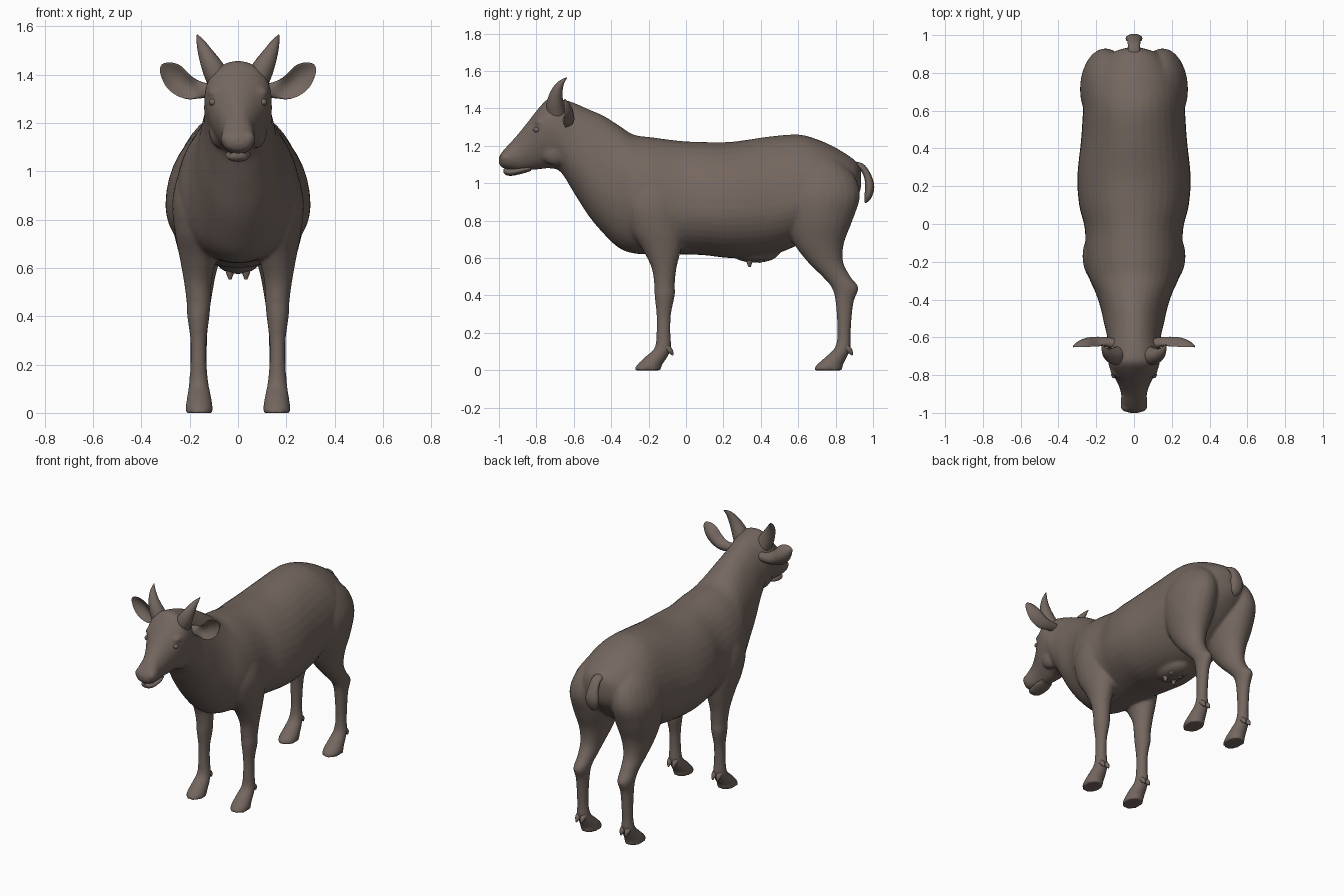
import bpy, bmesh, math
from mathutils import Vector

hide = bpy.data.materials.new("brown_hide")
hide.diffuse_color = (0.175, 0.135, 0.115, 1)


def spline(rows, sub=5):
    """Catmull-Rom interpolation through rows of numbers."""
    out = []
    n = len(rows)
    for i in range(n - 1):
        a, b, c, d = rows[max(i - 1, 0)], rows[i], rows[i + 1], rows[min(i + 2, n - 1)]
        for k in range(sub):
            t = k / sub
            out.append([0.5 * (2 * q + (r - p) * t + (2 * p - 5 * q + 4 * r - s) * t * t
                               + (3 * q - p - 3 * r + s) * t ** 3)
                        for p, q, r, s in zip(a, b, c, d)])
    out.append(list(rows[-1]))
    return out


def loft(bm, rings):
    """Closed skin through a list of point rings."""
    loops = [[bm.verts.new(p) for p in ring] for ring in rings]
    n = len(loops[0])
    faces = [bm.faces.new(loops[0]), bm.faces.new(loops[-1])]
    for a, b in zip(loops, loops[1:]):
        for i in range(n):
            j = (i + 1) % n
            faces.append(bm.faces.new((a[i], a[j], b[j], b[i])))
    bmesh.ops.recalc_face_normals(bm, faces=faces)


def circle(n):
    return [(math.cos(2 * math.pi * i / n), math.sin(2 * math.pi * i / n)) for i in range(n)]


def trunk(bm, rows, n=40):
    """Rows of y, top z, bottom z, widest z, half width."""
    loft(bm, [[(w * c, y, m + s * ((t - m) if s > 0 else (m - b))) for c, s in circle(n)]
              for y, t, b, m, w in spline(rows)])


def limb(bm, rows, side, n=24):
    """Rows of z, front y, back y, inner x, outer x."""
    loft(bm, [[(side * ((xi + xo) / 2 + c * (xo - xi) / 2), (yf + yb) / 2 + s * (yb - yf) / 2, z)
               for c, s in circle(n)] for z, yf, yb, xi, xo in spline(rows)])


def tube(bm, rows, side=1, flat=1.0, n=16):
    """Rows of x, y, z, radius; swept in the direction of travel."""
    pts = spline(rows)
    rings = []
    for i, (x, y, z, r) in enumerate(pts):
        d = (Vector(pts[min(i + 1, len(pts) - 1)][:3]) - Vector(pts[max(i - 1, 0)][:3])).normalized()
        u = Vector((1, 0, 0)) - d * d.x
        u.normalize()
        v = d.cross(u)
        ring = [Vector((x, y, z)) + u * c * r + v * s * r * flat for c, s in circle(n)]
        rings.append([(side * p.x, p.y, p.z) for p in ring])
    loft(bm, rings)


def ball(bm, loc, size):
    vs = bmesh.ops.create_uvsphere(bm, u_segments=20, v_segments=12, radius=1)["verts"]
    for v in vs:
        v.co = Vector([v.co[i] * size[i] + loc[i] for i in range(3)])


def finish(name, bm):
    me = bpy.data.meshes.new(name)
    bm.to_mesh(me)
    bm.free()
    me.materials.append(hide)
    ob = bpy.data.objects.new(name, me)
    bpy.context.collection.objects.link(ob)
    bpy.context.view_layer.objects.active = ob
    ob.select_set(True)
    bpy.ops.object.shade_smooth_by_angle(angle=math.radians(50))
    ob.select_set(False)
    return ob


# trunk, neck and head as one run along y
body = bmesh.new()
trunk(body, [
    (0.935, 1.08, 0.97, 1.02, 0.03), (0.90, 1.125, 0.90, 1.01, 0.13), (0.80, 1.19, 0.80, 0.97, 0.22),
    (0.70, 1.235, 0.73, 0.93, 0.262), (0.60, 1.26, 0.67, 0.90, 0.27), (0.45, 1.25, 0.615, 0.87, 0.28),
    (0.25, 1.222, 0.60, 0.86, 0.30), (0.10, 1.22, 0.615, 0.86, 0.29), (-0.03, 1.226, 0.62, 0.87, 0.26),
    (-0.18, 1.245, 0.62, 0.89, 0.258), (-0.28, 1.26, 0.625, 0.92, 0.24), (-0.36, 1.31, 0.655, 0.95, 0.205),
    (-0.44, 1.36, 0.73, 1.0, 0.178), (-0.52, 1.395, 0.825, 1.08, 0.16), (-0.60, 1.43, 0.95, 1.18, 0.142),
    (-0.67, 1.45, 1.06, 1.27, 0.14), (-0.73, 1.455, 1.08, 1.31, 0.137), (-0.78, 1.41, 1.075, 1.29, 0.122),
    (-0.84, 1.335, 1.07, 1.22, 0.088), (-0.90, 1.26, 1.065, 1.155, 0.068), (-0.95, 1.205, 1.073, 1.13, 0.07),
    (-0.985, 1.165, 1.085, 1.12, 0.055), (-1.0, 1.14, 1.105, 1.12, 0.025)])

HIND = [(1.12, 0.56, 0.82, 0.04, 0.20), (1.04, 0.52, 0.90, 0.025, 0.25), (0.93, 0.50, 0.93, 0.02, 0.284),
        (0.80, 0.53, 0.89, 0.03, 0.278), (0.68, 0.575, 0.845, 0.06, 0.25), (0.58, 0.65, 0.84, 0.09, 0.225),
        (0.50, 0.73, 0.88, 0.105, 0.21), (0.44, 0.78, 0.922, 0.115, 0.207), (0.36, 0.80, 0.895, 0.125, 0.20),
        (0.20, 0.81, 0.88, 0.13, 0.197), (0.12, 0.795, 0.88, 0.122, 0.203), (0.07, 0.745, 0.86, 0.112, 0.21),
        (0.025, 0.695, 0.838, 0.105, 0.217), (0.0, 0.685, 0.838, 0.104, 0.218)]
FORE = [(1.08, -0.27, -0.08, 0.06, 0.20), (0.98, -0.31, -0.04, 0.05, 0.25), (0.87, -0.33, -0.015, 0.05, 0.272),
        (0.75, -0.30, -0.008, 0.06, 0.262), (0.65, -0.235, -0.025, 0.085, 0.243), (0.55, -0.185, -0.05, 0.108, 0.225),
        (0.46, -0.17, -0.06, 0.113, 0.213), (0.40, -0.168, -0.06, 0.118, 0.21), (0.30, -0.158, -0.08, 0.13, 0.197),
        (0.20, -0.158, -0.083, 0.13, 0.197), (0.12, -0.168, -0.08, 0.122, 0.203), (0.07, -0.22, -0.10, 0.112, 0.21),
        (0.025, -0.265, -0.13, 0.105, 0.217), (0.0, -0.277, -0.13, 0.104, 0.218)]
for s in (-1, 1):
    limb(body, HIND, s)
    limb(body, FORE, s)
    # brow, cheek and nostril swellings
    ball(body, (s * 0.092, -0.77, 1.325), (0.035, 0.04, 0.026))
    ball(body, (s * 0.075, -0.70, 1.17), (0.045, 0.075, 0.075))
    ball(body, (s * 0.04, -0.965, 1.135), (0.032, 0.03, 0.032))
# udder swelling
ball(body, (0, 0.37, 0.63), (0.09, 0.13, 0.055))
ob = finish("body", body)
m = ob.modifiers.new("blend", "REMESH")
m.mode = "VOXEL"
m.voxel_size = 0.01
m.use_smooth_shade = True
m = ob.modifiers.new("soften", "SMOOTH")
m.factor = 0.5
m.iterations = 3

# lower jaw, leaving a mouth line below the muzzle
jaw = bmesh.new()
trunk(jaw, [(-0.83, 1.09, 1.065, 1.08, 0.04), (-0.88, 1.085, 1.05, 1.07, 0.052),
            (-0.93, 1.08, 1.04, 1.06, 0.046), (-0.96, 1.08, 1.043, 1.06, 0.036),
            (-0.975, 1.075, 1.055, 1.065, 0.015)], 24)
finish("lower_jaw", jaw)

# tail
tail = bmesh.new()
tube(tail, [(0, 0.87, 1.10, 0.035), (0, 0.935, 1.09, 0.032), (0, 0.97, 1.04, 0.036),
            (0, 0.982, 0.98, 0.045), (0, 0.972, 0.925, 0.034), (0, 0.958, 0.895, 0.006)], 1, 0.55)
finish("tail", tail)

for s, word in ((-1, "left"), (1, "right")):
    # curved horn
    b = bmesh.new()
    tube(b, [(0.075, -0.695, 1.37, 0.052), (0.105, -0.70, 1.43, 0.045), (0.135, -0.69, 1.49, 0.031),
             (0.155, -0.668, 1.535, 0.017), (0.169, -0.637, 1.565, 0.002)], s)
    finish(word + "_horn", b)

    # cupped ear: rows of x, y, z, half height, half thickness, cup depth
    b = bmesh.new()
    ear = [(0.10, -0.635, 1.335, 0.028, 0.03, 0.0), (0.15, -0.625, 1.335, 0.033, 0.026, 0.008),
           (0.20, -0.612, 1.345, 0.046, 0.015, 0.035), (0.25, -0.612, 1.378, 0.058, 0.010, 0.038),
           (0.29, -0.625, 1.404, 0.047, 0.008, 0.025), (0.315, -0.642, 1.424, 0.022, 0.006, 0.008),
           (0.322, -0.65, 1.43, 0.004, 0.003, 0.0)]
    loft(b, [[(s * (x - 0.25 * h * v), y + t * u - k * v * v, z + h * v) for u, v in circle(20)]
             for x, y, z, h, t, k in spline(ear)])
    finish(word + "_ear", b)

    # eye
    b = bmesh.new()
    ball(b, (s * 0.104, -0.797, 1.286), (0.017, 0.02, 0.015))
    finish(word + "_eye", b)

    # teats
    b = bmesh.new()
    for y, low in ((0.34, 0.552), (0.40, 0.575)):
        tube(b, [(0.032, y + 0.01, 0.62, 0.026), (0.033, y, 0.585, 0.018), (0.033, y, low, 0.006)], s)
    finish(word + "_teats", b)

    # dewclaws behind each foot
    b = bmesh.new()
    for y in (-0.07, 0.89):
        for x in (0.145, 0.18):
            tube(b, [(x, y - 0.04, 0.125, 0.018), (x, y - 0.015, 0.105, 0.016), (x, y, 0.08, 0.004)], s, n=10)
    finish(word + "_dewclaws", b)
